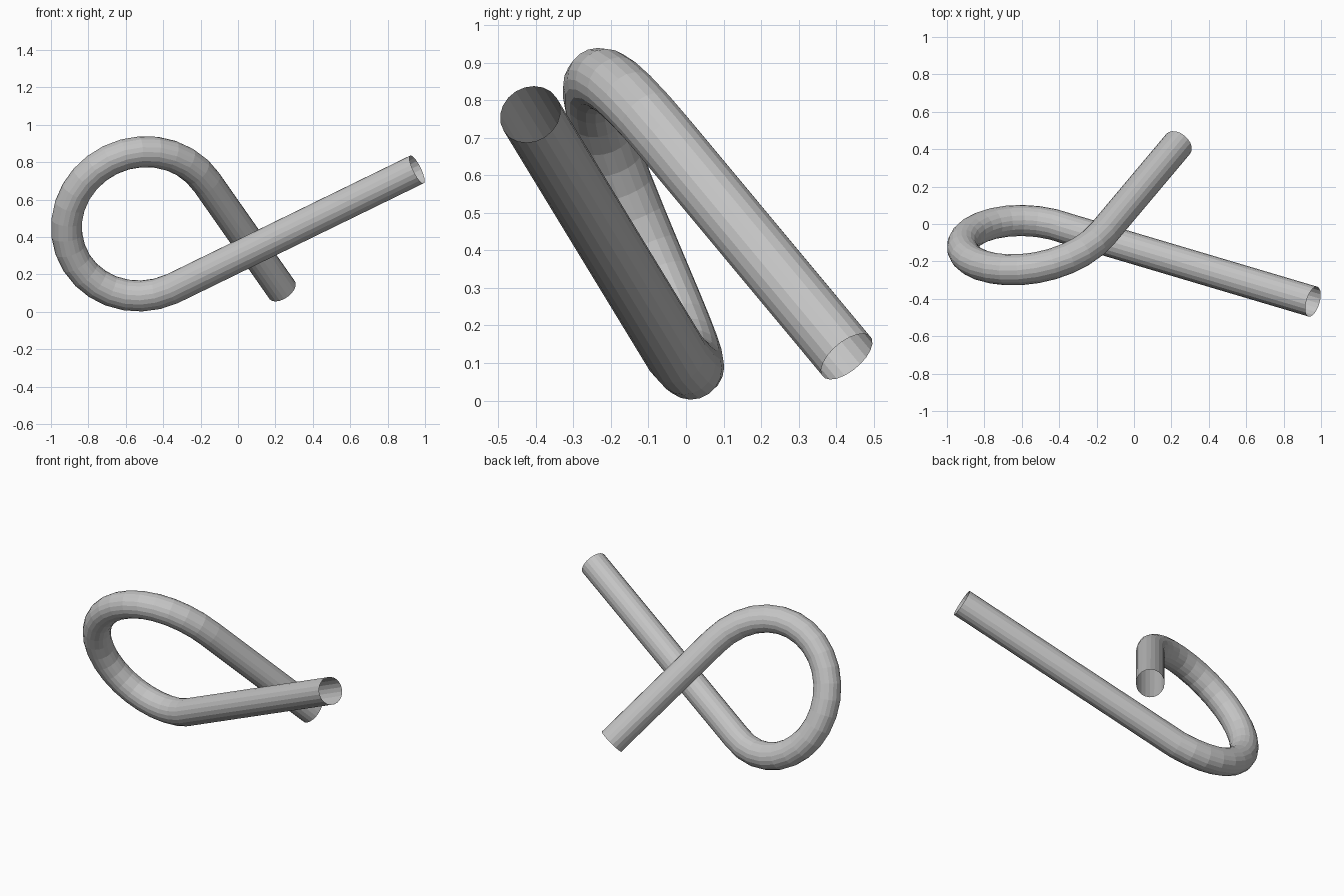
import bpy
from math import sin, cos, radians

cube = bpy.data.objects.get("Cube")
if cube:
    bpy.data.objects.remove(cube, do_unlink=True)

# Single flat grey
grey = bpy.data.materials.new("plain_grey")
grey.use_nodes = True
colour = (0.55, 0.55, 0.55, 1)
grey.diffuse_color = colour
grey.node_tree.nodes["Principled BSDF"].inputs["Base Color"].default_value = colour

RADIUS = 0.083
LONG_END = (0.957, -0.415, 0.762)
SHORT_END = (0.236, 0.428, 0.117)
STEPS = 22


def loop_point(a):
    """Centre of the bent part at angle a, measured from its outermost side."""
    return (-0.511 - 0.406 * cos(a) + 0.02 * sin(a),
            -0.1065 - 0.2236 * sin(a) + 0.065 * a - 0.0235 * cos(a),
            0.471 + 0.386 * sin(a))


# Centreline: straight leg, tilted loop, straight leg
start, end = radians(-116), radians(145)
path = [LONG_END]
path += [loop_point(start + (end - start) * i / STEPS) for i in range(STEPS + 1)]
path.append(SHORT_END)

# Open round tube swept along the centreline
curve = bpy.data.curves.new("bent_tube", "CURVE")
curve.dimensions = "3D"
curve.bevel_depth = RADIUS
curve.bevel_resolution = 8
curve.use_fill_caps = False
spline = curve.splines.new("POLY")
spline.points.add(len(path) - 1)
for point, co in zip(spline.points, path):
    point.co = (*co, 1)
spline.use_smooth = False
curve.materials.append(grey)
tube = bpy.data.objects.new("bent_tube", curve)
bpy.context.collection.objects.link(tube)

# Turn the sweep into a mesh
bpy.ops.object.select_all(action="DESELECT")
tube.select_set(True)
bpy.context.view_layer.objects.active = tube
bpy.ops.object.convert(target="MESH")
bpy.ops.object.shade_flat()
